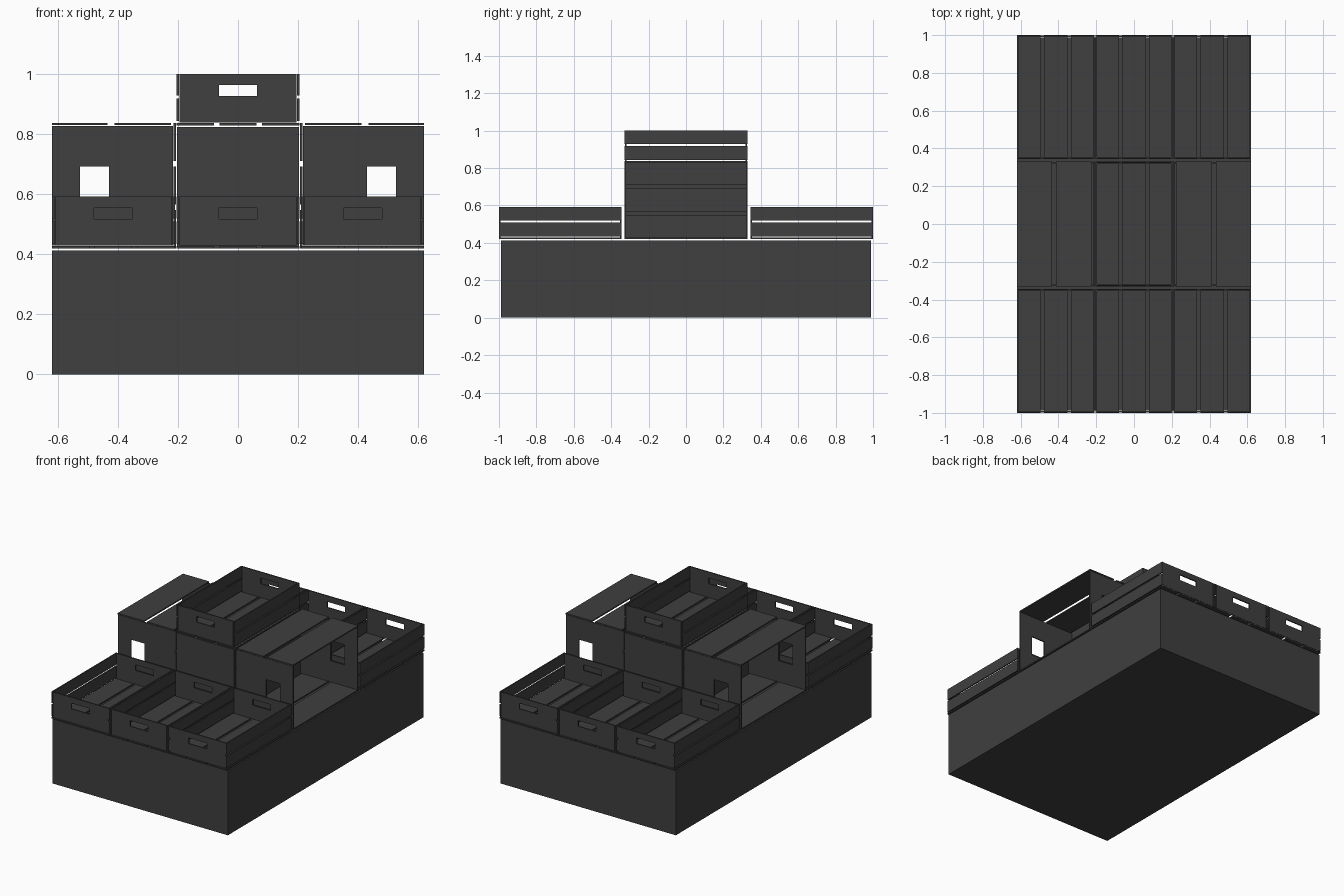
import bpy, bmesh
from math import pi
from mathutils import Matrix, Vector

if "Cube" in bpy.data.objects:
    bpy.data.objects.remove(bpy.data.objects["Cube"])

T = 0.008  # board thickness

dark = bpy.data.materials.new("dark_paint")
dark.diffuse_color = (0.05, 0.05, 0.05, 1)
dark.use_nodes = True
dark.node_tree.nodes["Principled BSDF"].inputs["Base Color"].default_value = dark.diffuse_color


def add_box(bm, lo, hi):
    lo, hi = Vector(lo), Vector(hi)
    m = Matrix.Translation((lo + hi) / 2) @ Matrix.Diagonal((*(hi - lo), 1))
    bmesh.ops.create_cube(bm, size=1, matrix=m)


def add_end_panel(bm, y, xs, zs):
    """Upright panel with a handle slot: a 3 x 3 grid without its middle, thickened."""
    v = [[bm.verts.new((x, y, z)) for x in xs] for z in zs]
    faces = [bm.faces.new((v[j][i], v[j][i + 1], v[j + 1][i + 1], v[j + 1][i]))
             for j in range(3) for i in range(3) if (i, j) != (1, 1)]
    out = bmesh.ops.extrude_face_region(bm, geom=faces, use_keep_orig=True)
    moved = [g for g in out["geom"] if isinstance(g, bmesh.types.BMVert)]
    bmesh.ops.translate(bm, verts=moved, vec=(0, T, 0))


def finish(bm, name, matrix=Matrix()):
    bm.transform(matrix)
    bmesh.ops.recalc_face_normals(bm, faces=bm.faces)
    me = bpy.data.meshes.new(name)
    bm.to_mesh(me)
    bm.free()
    me.materials.append(dark)
    bpy.context.collection.objects.link(bpy.data.objects.new(name, me))


def crate(name, matrix, w, l, h, slot, side_slats):
    """Open crate standing on z = 0: slatted floor and sides, slotted end panels."""
    bm = bmesh.new()
    gap = 0.018
    sw = (w - 2 * gap) / 3
    # floor slats
    for i in range(3):
        x = -w / 2 + i * (sw + gap)
        add_box(bm, (x, -l / 2, 0), (x + sw, l / 2, T))
    # long side slats
    for s in (-1, 1):
        a, b = sorted((s * w / 2, s * (w / 2 - T)))
        for z0, z1 in side_slats:
            add_box(bm, (a, -l / 2, z0), (b, l / 2, z1))
    # end panels with handle slots
    px = w / 2 - T - 0.002
    for y in (-l / 2 + 0.001, l / 2 - T - 0.001):
        add_end_panel(bm, y, (-px, -0.064, 0.064, px), (T + 0.002, *slot, h))
    finish(bm, name, matrix)


def block(name, lo, hi):
    bm = bmesh.new()
    add_box(bm, lo, hi)
    finish(bm, name)


# plinth and central core
block("plinth", (-0.62, -0.988, 0), (0.62, 0.988, 0.412))
block("central_core", (-0.203, -0.33, 0.42), (0.203, 0.33, 0.824))

# shallow crates: front row, back row and one on top
shallow = dict(w=0.41, l=0.655, h=0.172, slot=(0.098, 0.135),
               side_slats=((0.015, 0.09), (0.1, 0.172)))
for row, y in (("front", -0.6725), ("back", 0.6725)):
    for col, x in (("left", -0.415), ("middle", 0), ("right", 0.415)):
        crate(f"{row}_{col}_crate", Matrix.Translation((x, y, 0.42)), **shallow)
crate("top_crate", Matrix.Translation((0, 0, 0.829)), **shallow)

# deep crates lying on their sides, opening outwards
deep = dict(w=0.418, l=0.66, h=0.413, slot=(0.223, 0.32),
            side_slats=((0.016, 0.205), (0.228, 0.413)))
for side, s in (("left", -1), ("right", 1)):
    m = Matrix.Translation((s * 0.207, 0, 0.629)) @ Matrix.Rotation(s * pi / 2, 4, 'Y')
    crate(f"{side}_deep_crate", m, **deep)
